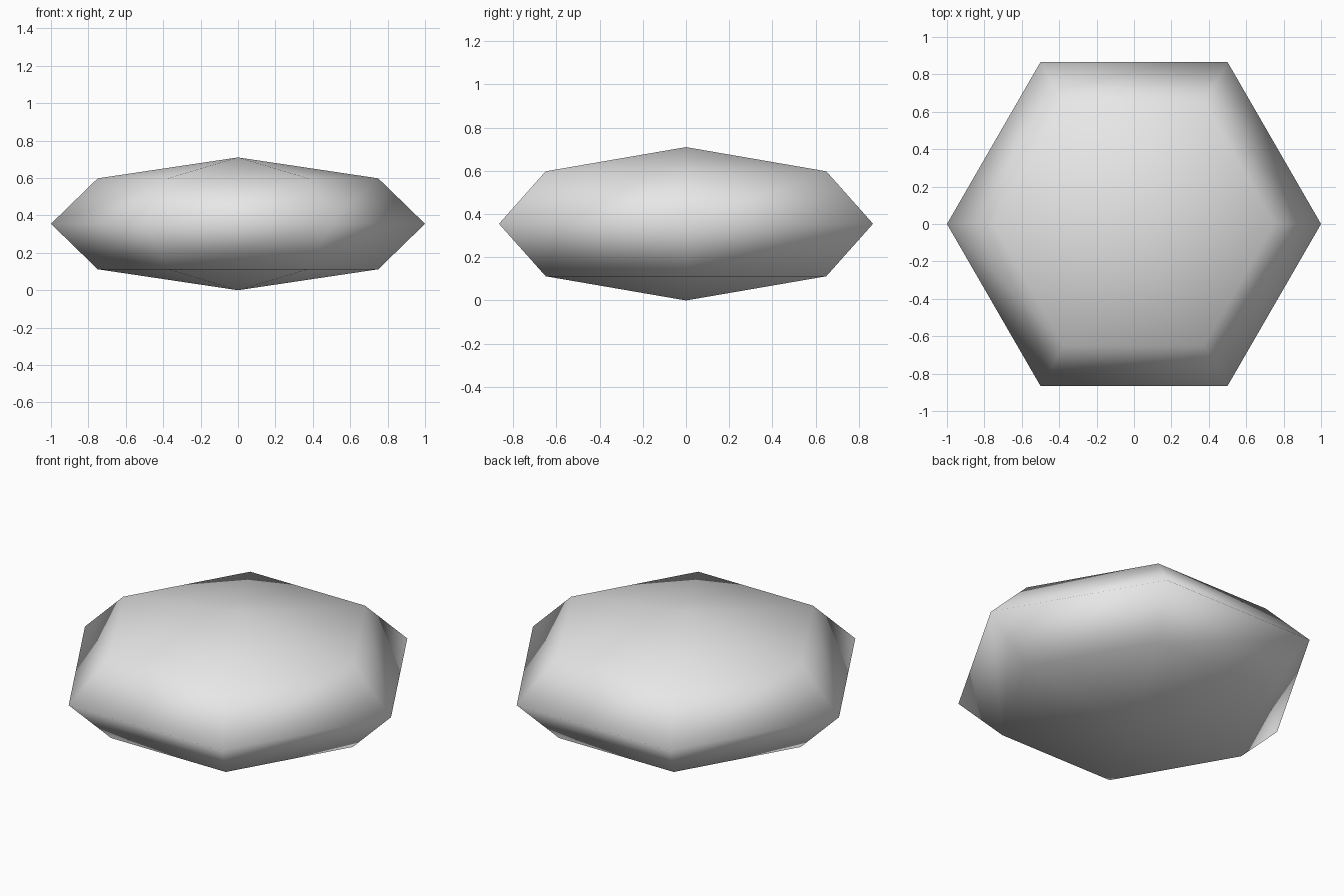
import bpy
import bmesh
from math import cos, sin, pi

cube = bpy.data.objects.get("Cube")
if cube:
    bpy.data.objects.remove(cube, do_unlink=True)

SIDES = 6
HEIGHT = 0.71
RINGS = [(0.75, 0.112), (1.0, HEIGHT / 2), (0.75, HEIGHT - 0.112)]  # radius, height

# Plain grey material
grey = bpy.data.materials.new("light_grey")
grey.use_nodes = True
colour = (0.8, 0.8, 0.8, 1)
grey.diffuse_color = colour
grey.node_tree.nodes["Principled BSDF"].inputs["Base Color"].default_value = colour

# Six-sided flattened body: three rings between two poles
bm = bmesh.new()
bottom = bm.verts.new((0, 0, 0))
top = bm.verts.new((0, 0, HEIGHT))
rings = [[bm.verts.new((r * cos(2 * pi * i / SIDES), r * sin(2 * pi * i / SIDES), z))
          for i in range(SIDES)] for r, z in RINGS]

for i in range(SIDES):
    j = (i + 1) % SIDES
    bm.faces.new((bottom, rings[0][j], rings[0][i]))
    for low, high in zip(rings, rings[1:]):
        bm.faces.new((low[i], low[j], high[j], high[i]))
    bm.faces.new((rings[-1][i], rings[-1][j], top))

for face in bm.faces:
    face.smooth = True
bmesh.ops.recalc_face_normals(bm, faces=bm.faces[:])

mesh = bpy.data.meshes.new("flattened_hexagonal_body")
bm.to_mesh(mesh)
bm.free()
mesh.materials.append(grey)
body = bpy.data.objects.new("flattened_hexagonal_body", mesh)
bpy.context.collection.objects.link(body)
